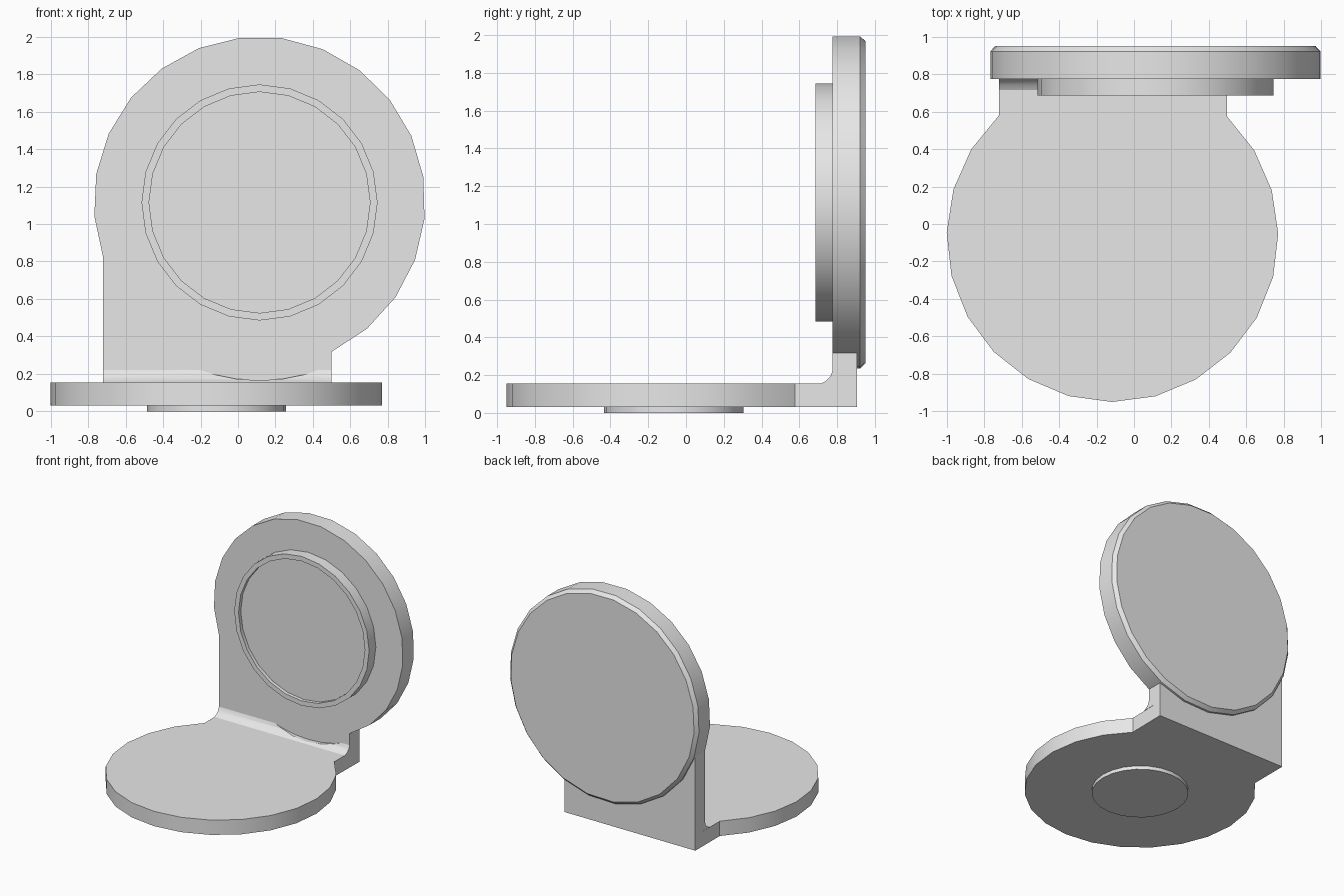
import bpy, bmesh
from math import radians, cos, sin
from mathutils import Vector

if "Cube" in bpy.data.objects:
    bpy.data.objects.remove(bpy.data.objects["Cube"])

gray = bpy.data.materials.new("light gray")
gray.use_nodes = True
gray.diffuse_color = (0.8, 0.8, 0.8, 1)
gray.node_tree.nodes["Principled BSDF"].inputs["Base Color"].default_value = gray.diffuse_color

# Shared dimensions
RADIUS = 0.885
BASE_C = (-0.115, -0.065)      # x, y
LID_C = (0.115, 1.115)         # x, z
LEFT, RIGHT = -0.72, 0.5       # neck sides
FRONT, BACK = 0.775, 0.905     # neck front and back
FLOOR, TOP = 0.03, 0.155       # base plate underside and top


def arc(center, radius, start, end, steps):
    return [(center[0] + radius * cos(radians(start + (end - start) * i / steps)),
             center[1] + radius * sin(radians(start + (end - start) * i / steps)))
            for i in range(steps + 1)]


def circle(center, radius, steps=24):
    return arc(center, radius, 0, 360, steps)[:-1]


def loft(name, layers, axis):
    """Solid through outlines of equal length: layers are (outline, depth)."""
    place = {"x": lambda p, d: (d, p[0], p[1]),
             "y": lambda p, d: (p[0], d, p[1]),
             "z": lambda p, d: (p[0], p[1], d)}[axis]
    bm = bmesh.new()
    rings = [[bm.verts.new(place(p, d)) for p in outline] for outline, d in layers]
    bm.faces.new(rings[0])
    bm.faces.new(rings[-1])
    for a, b in zip(rings, rings[1:]):
        for i in range(len(a)):
            j = (i + 1) % len(a)
            bm.faces.new((a[i], a[j], b[j], b[i]))
    bmesh.ops.recalc_face_normals(bm, faces=bm.faces)
    mesh = bpy.data.meshes.new(name)
    bm.to_mesh(mesh)
    bm.free()
    mesh.materials.append(gray)
    obj = bpy.data.objects.new(name, mesh)
    bpy.context.collection.objects.link(obj)
    return obj


def activate(obj):
    bpy.ops.object.select_all(action="DESELECT")
    obj.select_set(True)
    bpy.context.view_layer.objects.active = obj


def scaled(outline, center, factor):
    c = Vector(center)
    return [tuple(c + (Vector(p) - c) * factor) for p in outline]


# Base plate: round, with a straight tongue toward the back
tongue = [(RIGHT, BACK), (LEFT, BACK)]
base_outline = arc(BASE_C, RADIUS, 133.2, 406.4, 18) + tongue
base_plate = loft("base_plate", [(base_outline, FLOOR), (base_outline, TOP)], "z")

# Foot under the base
foot = circle(BASE_C, 0.37)
base_foot = loft("base_foot", [(foot, 0), (foot, FLOOR)], "z")

# Upright disc, chamfered around its back rim
upper = arc(LID_C, RADIUS, -64.2, 199.4, 18)
lower = arc(LID_C, RADIUS, 199.4, 295.8, 6)
rim = upper + lower[1:-1]
upright_disc = loft("upright_disc", [
    (rim, FRONT), (rim, 0.922), (scaled(rim, LID_C, 0.97), 0.95)], "y")

# Neck joining the base to the underside of the disc
neck_outline = lower + [(RIGHT, TOP), (LEFT, TOP)]
neck = loft("neck", [(neck_outline, FRONT), (neck_outline, BACK)], "y")

# Raised ring with a shallow recess
outer, inner = circle(LID_C, 0.63), circle(LID_C, 0.59)
raised_ring = loft("raised_ring", [
    (outer, FRONT), (outer, 0.685), (inner, 0.685), (inner, 0.715)], "y")

# Fillet in the inner corner, relieved by a round cut
fillet_outline = [(FRONT, TOP), (0.715, TOP), (0.742, 0.17), (0.764, 0.192), (FRONT, 0.22)]
corner_fillet = loft("corner_fillet", [(fillet_outline, LEFT), (fillet_outline, RIGHT)], "x")
cut_outline = circle(LID_C, 0.95, 48)
cutter = loft("fillet_cutter", [(cut_outline, 0.6), (cut_outline, 0.85)], "y")
cutter.hide_render = True
cut = corner_fillet.modifiers.new("relief", "BOOLEAN")
cut.operation, cut.solver, cut.object = "DIFFERENCE", "EXACT", cutter
activate(corner_fillet)
bpy.ops.object.modifier_apply(modifier=cut.name)
bpy.data.objects.remove(cutter)

for part in (base_plate, base_foot, upright_disc, neck, raised_ring, corner_fillet):
    activate(part)
    bpy.ops.object.shade_smooth_by_angle(angle=radians(25))
